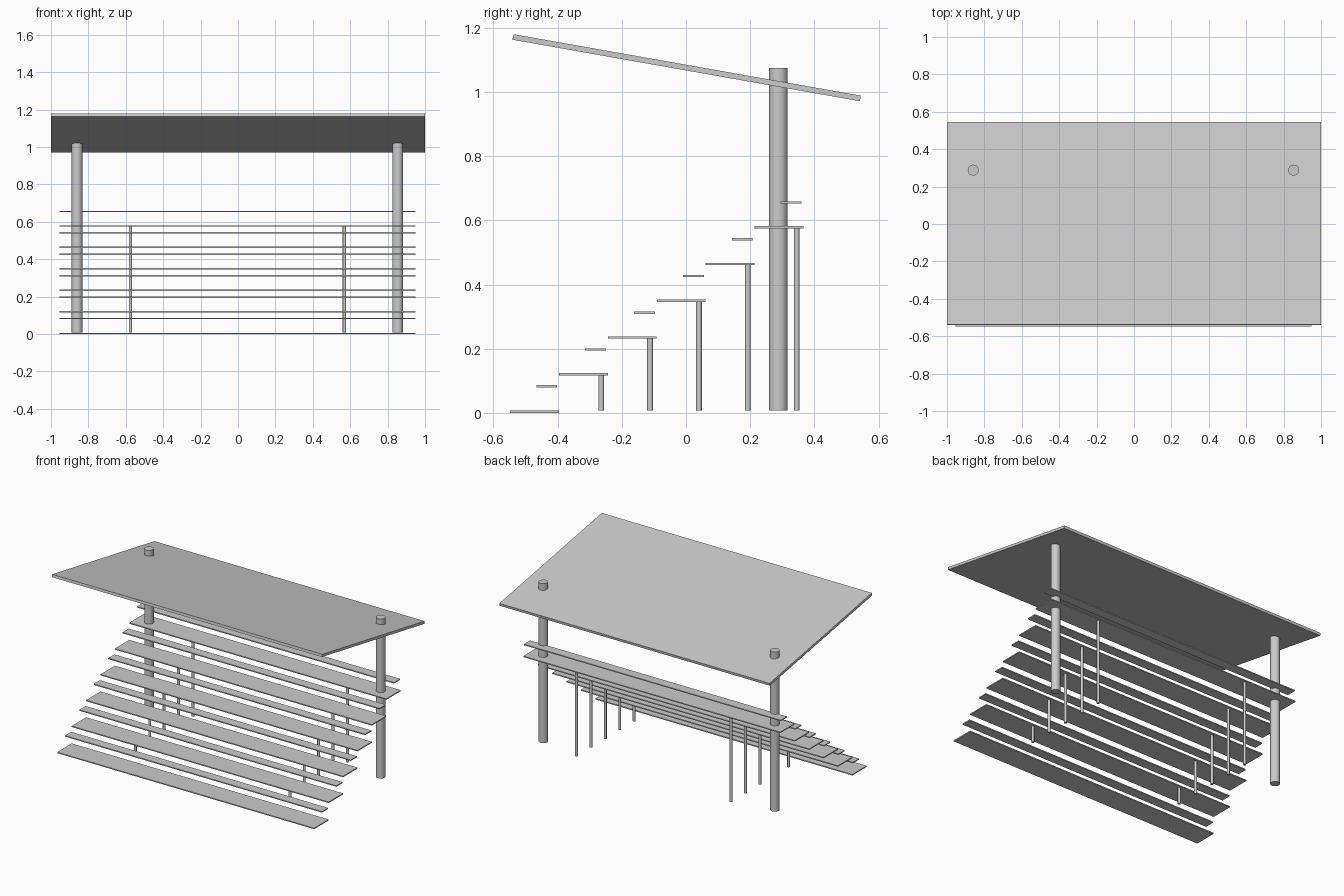
import bpy
from math import radians

if "Cube" in bpy.data.objects:
    bpy.data.objects.remove(bpy.data.objects["Cube"])

CX = -0.003           # stand is very slightly off the roof centre
STEPS = 6
RUN, RISE = 0.1523, 0.1145
THICK = 0.007
BASE = 0.008


def board(name, centre, size, tilt=0.0):
    bpy.ops.mesh.primitive_cube_add(size=1, location=centre, rotation=(tilt, 0, 0))
    ob = bpy.context.object
    ob.name = name
    ob.scale = size
    bpy.ops.object.transform_apply(location=False, rotation=False, scale=True)
    return ob


def post(name, x, y, z0, z1, radius, sides):
    bpy.ops.mesh.primitive_cylinder_add(vertices=sides, radius=radius, depth=z1 - z0,
                                        location=(x, y, (z0 + z1) / 2))
    ob = bpy.context.object
    ob.name = name
    bpy.ops.object.shade_smooth_by_angle(angle=radians(40))
    return ob


# Sloping roof panel, high at the front
board("roof", (0, 0.002, 1.0755), (2.0, 1.099, 0.0175), radians(-10.03))

# Main roof posts, passing through the roof
for side, label in ((-1, "left"), (1, "right")):
    post(f"roof_post_{label}", CX + side * 0.857, 0.288, BASE, 1.075, 0.029, 32)

# Tiers: wide foot board, narrow seat board, and two thin supports
for i in range(STEPS):
    y = -0.472 + i * RUN
    z = THICK / 2 + 0.002 * (i > 0) + i * RISE
    board(f"foot_board_{i + 1}", (CX, y, z), (1.902, 0.152, THICK))
    board(f"seat_board_{i + 1}", (CX, y + 0.038, 0.083 + i * RISE), (1.902, 0.065, THICK))
    if i:
        for side, label in ((-1, "left"), (1, "right")):
            post(f"support_{label}_{i + 1}", CX + side * 0.572, y + 0.0555,
                 BASE, z, 0.009, 16)
